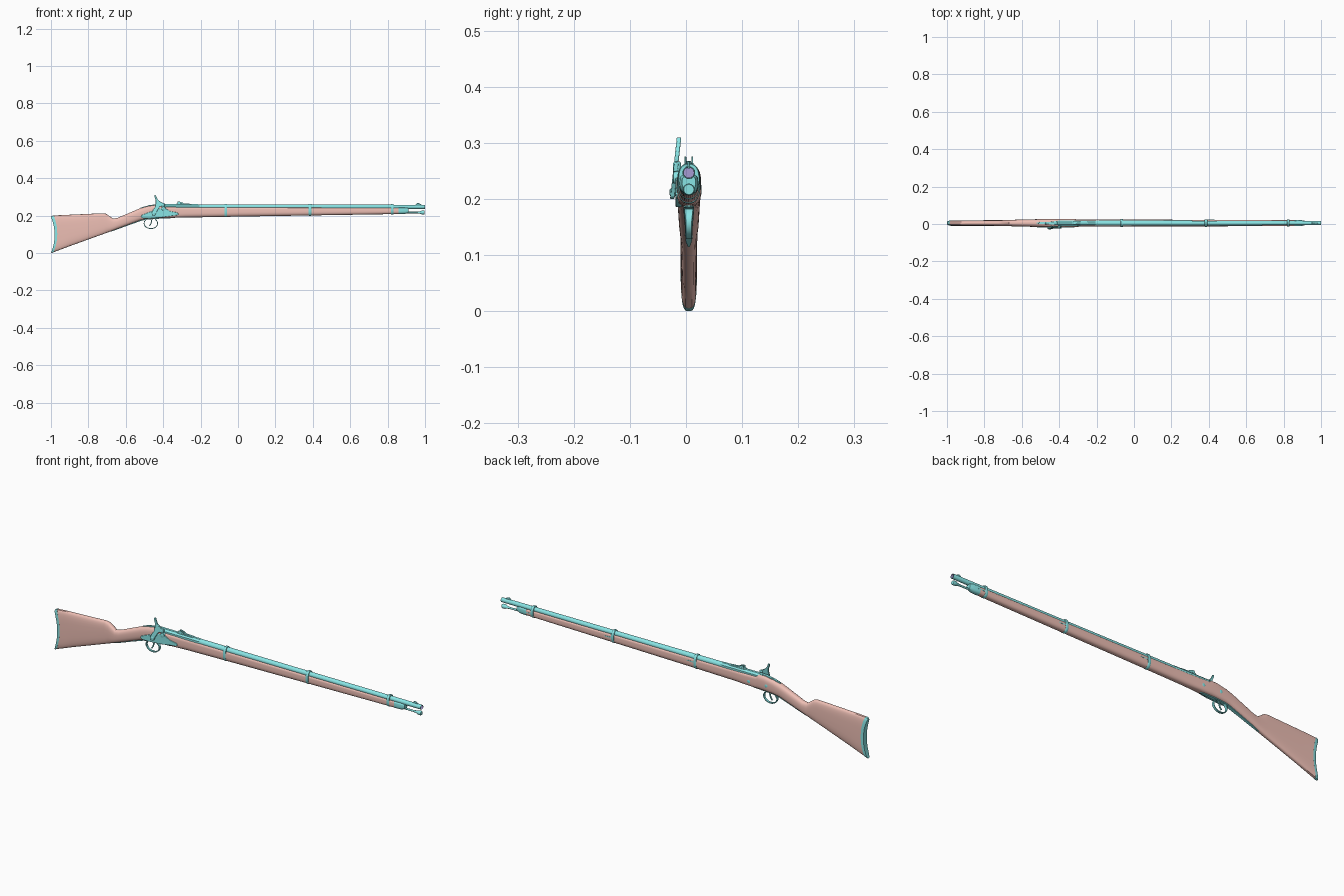
import bpy, bmesh
from math import sin, cos, pi, radians
from mathutils import Vector

CY = 0.005      # y of the gun's centre plane
AX = 0.247      # z of the barrel axis


def material(name, rgb):
    m = bpy.data.materials.new(name)
    m.diffuse_color = (*rgb, 1)
    return m


WOOD = material("wood", (0.85, 0.52, 0.46))
METAL = material("metal", (0.25, 0.78, 0.78))
BORE = material("bore", (0.38, 0.33, 0.65))


def finish(name, bm, mat, bevel=0):
    bmesh.ops.recalc_face_normals(bm, faces=bm.faces[:])
    me = bpy.data.meshes.new(name)
    bm.to_mesh(me)
    bm.free()
    me.materials.append(mat)
    me.shade_smooth()
    me.set_sharp_from_angle(angle=radians(35))
    ob = bpy.data.objects.new(name, me)
    bpy.context.collection.objects.link(ob)
    if bevel:
        b = ob.modifiers.new("bevel", 'BEVEL')
        b.width, b.segments = bevel, 2
    return ob


def bridge(bm, rings):
    for a, b in zip(rings, rings[1:]):
        n = len(a)
        for i in range(n):
            bm.faces.new((a[i], a[(i + 1) % n], b[(i + 1) % n], b[i]))


def loft(name, sections, mat, n=32):
    """Superellipse sections: x, z top, z bottom, half width, top power, bottom power, bow."""
    bm, rings = bmesh.new(), []
    for x, zt, zb, hw, pt, pb, bow in sections:
        ring = []
        for k in range(n):
            s, c = sin(2 * pi * k / n), cos(2 * pi * k / n)
            p = pt if c > 0 else pb
            u = (1 if c > 0 else -1) * abs(c) ** (2 / p)
            v = (1 if s > 0 else -1) * abs(s) ** (2 / p)
            ring.append(bm.verts.new((x + bow * (1 - u * u), CY + hw * v,
                                      (zt + zb) / 2 + (zt - zb) / 2 * u)))
        rings.append(ring)
    bridge(bm, rings)
    for r in (rings[0], rings[-1]):
        for k in range(n // 2):
            f = [r[k], r[k + 1], r[(n - k - 1) % n], r[(n - k) % n]]
            bm.faces.new(list(dict.fromkeys(f)))
    return finish(name, bm, mat)


def lathe(name, prof, mat, origin, axis='X', n=24, caps=(True, True)):
    """Revolve (distance, radius) pairs about an axis through origin."""
    bm, rings = bmesh.new(), []
    for d, r in prof:
        ring = []
        for k in range(n):
            a = 2 * pi * (k + 0.5) / n
            p, q = r * cos(a), r * sin(a)
            off = {'X': (d, p, q), 'Y': (p, d, q), 'Z': (p, q, d)}[axis]
            ring.append(bm.verts.new(Vector(origin) + Vector(off)))
        rings.append(ring)
    bridge(bm, rings)
    for use, r in zip(caps, (rings[0], rings[-1])):
        if use:
            bm.faces.new(r)
    return finish(name, bm, mat)


def prism(name, pts, y0, y1, mat, bevel=0.001, lean=0, zref=0):
    """Extrude an x-z outline in y, optionally leaning with height."""
    bm = bmesh.new()
    rings = [[bm.verts.new((x, y + lean * (z - zref), z)) for x, z in pts] for y in (y0, y1)]
    bridge(bm, rings)
    for r in rings:
        bm.faces.new(r)
    return finish(name, bm, mat, bevel)


def strip(name, pts, widths, thick, mat):
    """Sweep a flat bar along an x-z path."""
    bm, rings = bmesh.new(), []
    P = [Vector((x, 0, z)) for x, z in pts]
    for i, p in enumerate(P):
        t = (P[min(i + 1, len(P) - 1)] - P[max(i - 1, 0)]).normalized()
        nrm = Vector((-t.z, 0, t.x)) * thick / 2
        w = Vector((0, widths[i], 0))
        c = p + Vector((0, CY, 0))
        rings.append([bm.verts.new(c + a) for a in (nrm - w, nrm + w, w - nrm, -w - nrm)])
    bridge(bm, rings)
    bm.faces.new(rings[0])
    bm.faces.new(rings[-1])
    return finish(name, bm, mat, 0.0008)


# Stock, butt plate and nose cap
loft("stock", [
    (-.988, .200, .004, .0145, 3.5, 3.5, .020),
    (-.950, .203, .018, .0145, 3.5, 3.5, .010),
    (-.900, .205, .037, .0145, 3.4, 3.4, 0),
    (-.725, .213, .100, .0155, 3.0, 3.0, 0),
    (-.705, .210, .107, .0158, 3.0, 3.0, 0),
    (-.668, .184, .121, .0165, 2.6, 2.6, 0),
    (-.645, .188, .129, .0175, 2.5, 2.5, 0),
    (-.524, .239, .174, .0205, 2.6, 2.6, 0),
    (-.490, .249, .182, .0215, 2.8, 3.0, 0),
    (-.440, .258, .186, .0220, 3.2, 3.2, 0),
    (-.408, .259, .187, .0220, 3.2, 3.2, 0),
    (-.396, .247, .187, .0218, 5, 3.2, 0),
    (-.335, .246, .189, .0215, 5, 3.0, 0),
    (-.280, .245, .190, .0190, 5, 2.5, 0),
    (.000, .244, .195, .0182, 5, 2.3, 0),
    (.860, .242, .209, .0162, 5, 2.3, 0)], WOOD)
loft("butt_plate", [
    (-1.0, .193, .000, .0135, 3.5, 3.5, .020),
    (-.997, .198, .000, .0147, 3.5, 3.5, .020),
    (-.986, .2015, .004, .0147, 3.5, 3.5, .020)], METAL)
loft("nose_cap", [
    (.858, .243, .208, .0167, 5, 2.3, 0),
    (.893, .243, .209, .0162, 5, 2.3, 0),
    (.912, .240, .216, .0120, 4, 2.3, 0)], METAL)

# Barrel, breech and bore
lathe("barrel", [(-.42, .0125), (-.418, .0145), (-.2, .0140), (.3, .0125), (.998, .0112),
                 (1.0, .0108), (1.0, .0095)], METAL, (0, CY, AX), caps=(True, False))
lathe("breech_flats", [(-.425, .0160), (-.215, .0153), (-.200, .0140)], METAL, (0, CY, AX), n=8)
lathe("muzzle_bore", [(1.0, .0095), (.997, .009), (.92, .009)], BORE, (0, CY, AX), caps=(False, True))
strip("breech_tang", [(-.52, .241), (-.49, .250), (-.445, .2585), (-.41, .260)],
      [.003, .006, .007, .008], .004, METAL)
lathe("tang_screw", [(0, .004), (.003, .004), (.004, .003)], METAL, (-.475, CY, .2525), 'Z', 16)

# Barrel bands with their spring bars
for i, (x, zb) in enumerate([(-.065, .192), (.385, .1995), (.825, .2065)]):
    loft(f"barrel_band_{i + 1}", [
        (x - .007, .2620, zb + .001, .0200 - .001 * i, 2.5, 2.4, 0),
        (x - .005, .2635, zb, .0210 - .001 * i, 2.5, 2.4, 0),
        (x + .005, .2635, zb, .0210 - .001 * i, 2.5, 2.4, 0),
        (x + .007, .2620, zb + .001, .0200 - .001 * i, 2.5, 2.4, 0)], METAL)
    h = .0185 - .001 * i
    prism(f"band_spring_{i + 1}", [(x + .006, .226), (x + .045, .227), (x + .045, .230), (x + .006, .231)],
          CY + h - .003, CY + h + .0005, METAL, 0)

# Ramrod with flared head
lathe("ramrod", [(.85, .0045), (.955, .0045), (.972, .0065), (.982, .0100), (.994, .0105), (.998, .0090)],
      METAL, (0, CY, .217), n=20)

# Sights
prism("front_sight", [(.945, .254), (.985, .254), (.982, .259), (.966, .267), (.958, .267), (.950, .259)],
      CY - .002, CY + .002, METAL)
prism("rear_sight_base", [(-.33, .255), (-.245, .255), (-.247, .262), (-.325, .265), (-.33, .263)],
      CY - .008, CY + .008, METAL)
for side, s in (("left", 1), ("right", -1)):
    prism(f"rear_sight_ear_{side}", [(-.325, .262), (-.285, .262), (-.295, .269), (-.312, .2755), (-.322, .2755)],
          CY + s * .006 - .0015, CY + s * .006 + .0015, METAL, .0005)
prism("rear_sight_leaf", [(-.312, .262), (-.25, .260), (-.25, .263), (-.312, .268)],
      CY - .004, CY + .004, METAL, .0005)

# Lock plate, bolster and nipple
prism("lock_plate", [(-.520, .192), (-.508, .186), (-.47, .186), (-.41, .190), (-.36, .198), (-.322, .203),
                     (-.318, .210), (-.325, .217), (-.36, .223), (-.385, .237), (-.415, .239), (-.45, .229),
                     (-.49, .213), (-.515, .203)], -.019, -.008, METAL, .0015)
lathe("bolster", [(-.0235, .007), (-.0225, .010), (-.008, .012), (.004, .012)], METAL, (-.398, 0, .238), 'Y')
lathe("nipple", [(0, .006), (.006, .006), (.008, .004), (.016, .003)], METAL, (-.400, -.015, .242), 'Z', 16)

# Hammer
prism("hammer", [(-.463, .212), (-.459, .203), (-.450, .200), (-.441, .204), (-.437, .216), (-.428, .232),
                 (-.418, .247), (-.409, .250), (-.392, .249), (-.391, .264), (-.413, .273), (-.428, .285),
                 (-.436, .299), (-.440, .310), (-.447, .309), (-.446, .298), (-.440, .284), (-.440, .265),
                 (-.444, .246), (-.456, .228)], -.027, -.019, METAL, .0015, .11, .213)
lathe("hammer_cup", [(0, .0065), (.002, .0075), (.014, .0075), (.018, .005)], METAL, (-.400, -.016, .249), 'Z', 16)
lathe("hammer_screw", [(-.029, .005), (-.028, .0065), (-.015, .0065)], METAL, (-.450, 0, .212), 'Y', 20)

# Lock screws on the opposite side
for i, (x, z) in enumerate([(-.455, .218), (-.36, .215)]):
    lathe(f"lock_screw_{i + 1}", [(.02, .008), (.0268, .008), (.0275, .006)], METAL, (x, 0, z), 'Y', 20)

# Trigger plate, guard and trigger
strip("guard_plate", [(-.68, .1165), (-.65, .127), (-.58, .1525), (-.515, .1755), (-.49, .181), (-.44, .185),
                      (-.375, .187), (-.36, .1875)],
      [.002, .006, .007, .009, .0095, .0095, .007, .003], .004, METAL)
angles = [radians(130 + 280 * i / 24) for i in range(25)]
strip("trigger_guard", [(-.466 + .036 * cos(a), .159 + .028 * sin(a)) for a in angles],
      [.0055 + .003 * max(0, sin(a)) for a in angles], .0045, METAL)
strip("trigger", [(-.460, .186), (-.462, .170), (-.466, .156), (-.474, .145)],
      [.003, .003, .003, .0025], .005, METAL)
